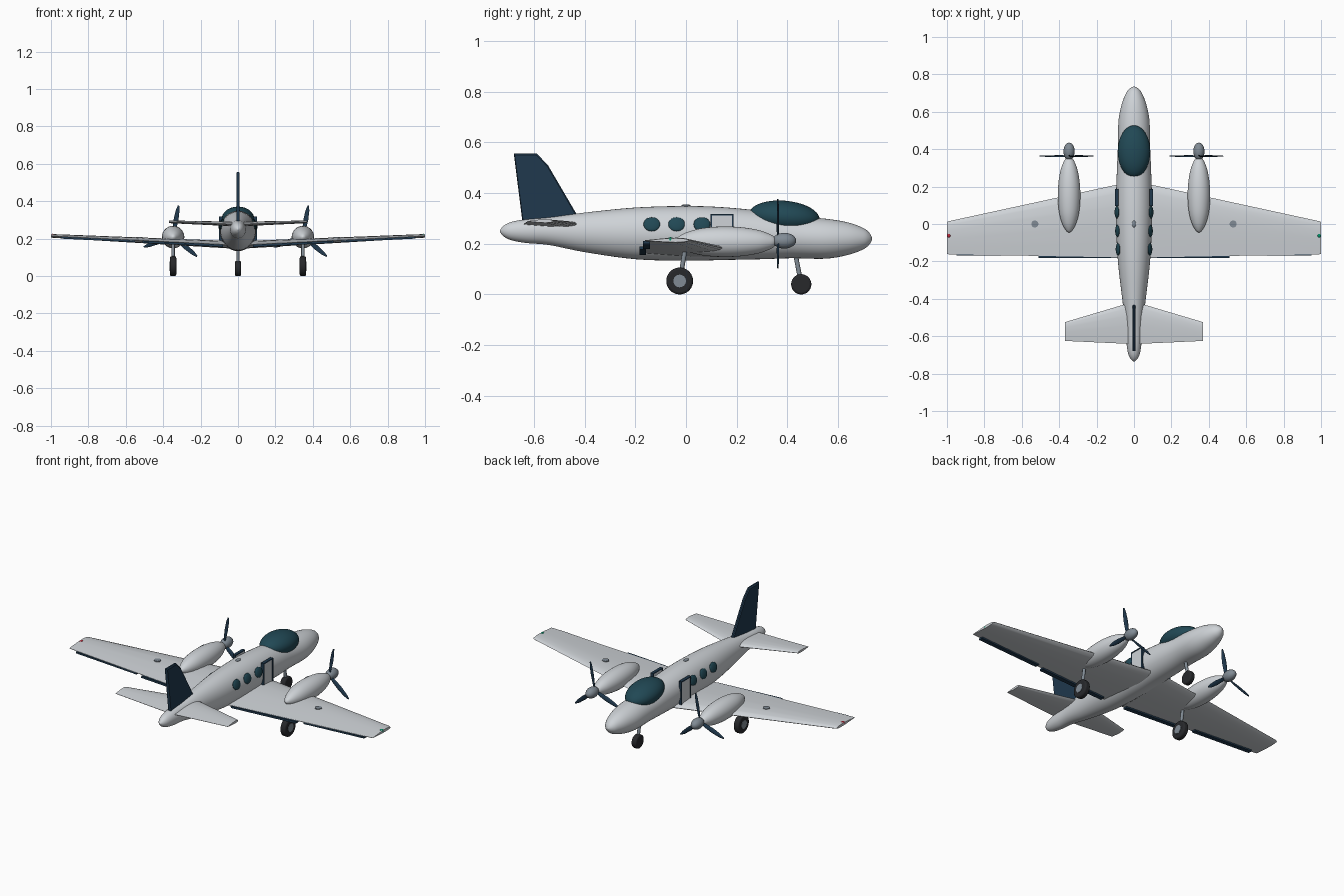
import bpy, bmesh
from math import sin, cos, pi, radians
from mathutils import Vector, Matrix

if "Cube" in bpy.data.objects:
    bpy.data.objects.remove(bpy.data.objects["Cube"])


def mat(name, c):
    m = bpy.data.materials.new(name)
    m.diffuse_color = (*c, 1)
    m.use_nodes = True
    m.node_tree.nodes["Principled BSDF"].inputs["Base Color"].default_value = m.diffuse_color
    return m


NAVY = mat("navy", (0.014, 0.04, 0.075))
GLASS = mat("glass", (0.015, 0.065, 0.09))
RUBBER = mat("rubber", (0.02, 0.021, 0.024))
METAL = mat("metal", (0.22, 0.26, 0.3))
WHITE = mat("body_paint", (0.62, 0.65, 0.68))
RED = mat("red", (0.5, 0.02, 0.04))
GREEN = mat("green", (0.0, 0.3, 0.15))


def finish(o, name, m, angle=35):
    o.name = name
    o.data.materials.append(m)
    bpy.ops.object.select_all(action='DESELECT')
    o.select_set(True)
    bpy.context.view_layer.objects.active = o
    bpy.ops.object.shade_smooth_by_angle(angle=radians(angle))
    return o


def loft(name, rings, m, angle=35):
    """Skin a list of equal-length point rings and cap both ends."""
    bm = bmesh.new()
    vs = [[bm.verts.new(p) for p in r] for r in rings]
    n = len(vs[0])
    for a, b in zip(vs, vs[1:]):
        for i in range(n):
            bm.faces.new((a[i], a[(i + 1) % n], b[(i + 1) % n], b[i]))
    bm.faces.new(vs[0])
    bm.faces.new(vs[-1])
    bmesh.ops.recalc_face_normals(bm, faces=bm.faces)
    me = bpy.data.meshes.new(name)
    bm.to_mesh(me)
    bm.free()
    o = bpy.data.objects.new(name, me)
    bpy.context.collection.objects.link(o)
    return finish(o, name, m, angle)


def ball(name, loc, size, m, rot=(0, 0, 0), seg=32):
    bpy.ops.mesh.primitive_uv_sphere_add(segments=seg, ring_count=seg // 2, location=loc, rotation=rot)
    o = bpy.context.object
    o.scale = size
    return finish(o, name, m, 60)


def box(name, loc, size, m, rot=(0, 0, 0)):
    bpy.ops.mesh.primitive_cube_add(size=1, location=loc, rotation=rot)
    o = bpy.context.object
    o.scale = size
    return finish(o, name, m)


def rod(name, a, b, r, m, seg=24, bevel=0):
    a, b = Vector(a), Vector(b)
    d = b - a
    bpy.ops.mesh.primitive_cylinder_add(vertices=seg, radius=r, depth=d.length, location=(a + b) / 2,
                                        rotation=d.to_track_quat('Z', 'Y').to_euler())
    o = bpy.context.object
    if bevel:
        mod = o.modifiers.new("round", 'BEVEL')
        mod.width, mod.segments = bevel, 3
    return finish(o, name, m)


def spline(keys, steps=5):
    """Catmull-Rom through rows of numbers."""
    k = [Vector(r) for r in keys]
    k = [k[0]] + k + [k[-1]]
    out = []
    for a, b, c, d in zip(k, k[1:], k[2:], k[3:]):
        for s in range(steps):
            t = s / steps
            out.append(0.5 * (2 * b + (c - a) * t + (2 * a - 5 * b + 4 * c - d) * t * t
                              + (3 * b - a - 3 * c + d) * t ** 3))
    return out + [k[-1]]


# Fuselage: y, centre z, half width, half height
keys = [(-.735, .25, .003, .003), (-.72, .25, .019, .021), (-.69, .25, .032, .036), (-.63, .25, .041, .047),
        (-.54, .25, .047, .055), (-.4, .245, .063, .078), (-.2, .241, .086, .102), (0, .241, .096, .108),
        (.15, .24, .096, .104), (.3, .234, .091, .095), (.42, .226, .086, .083), (.55, .22, .083, .079),
        (.64, .22, .066, .064), (.7, .22, .042, .042), (.725, .22, .022, .022), (.735, .22, .003, .003)]
loft("fuselage", [[(w * cos(i * pi / 20), y, z + h * sin(i * pi / 20)) for i in range(40)]
                  for y, z, w, h in [tuple(v) for v in map(lambda v: v, [Vector(k) for k in spline(keys)])]],
     WHITE, 50)


def foil(x, lead, trail, z, thick):
    """Aerofoil ring at span position x."""
    up = [(0, 0), (.03, .45), (.12, .8), (.3, 1), (.55, .8), (.8, .42), (1, .08)]
    ring = up + [(c, -t * .8) for c, t in reversed(up[1:])]
    return [(x, lead + (trail - lead) * c, z + t * thick) for c, t in ring]


# Wing and tailplane run tip to tip
loft("wing", [foil(-1, .01, -.16, .213, .009), foil(-.99, .015, -.162, .213, .011), foil(0, .23, -.18, .163, .023),
              foil(.99, .015, -.162, .213, .011), foil(1, .01, -.16, .213, .009)], WHITE)
loft("tailplane", [foil(-.37, -.525, -.625, .289, .008), foil(0, -.415, -.642, .276, .014),
                   foil(.37, -.525, -.625, .289, .008)], WHITE)

# Tail fin
fin = [(-.68, .557), (-.59, .557), (-.545, .51), (-.425, .305), (-.645, .28)]
loft("tail_fin", [[(x, -.6 + (y + .6) * s, .42 + (z - .42) * s) for y, z in fin]
                  for x, s in ((-.009, .95), (-.004, 1), (.004, 1), (.009, .95))], NAVY)

# Cockpit canopy
ball("canopy", (0, .388, .306), (.087, .14, .064), GLASS, (radians(-5), 0, 0), 40)
ball("roof_beacon", (0, 0, .35), (.012, .018, .006), METAL, seg=16)

# Blade outline: distance from hub, half width, twist
BLADE = [(.015, .008, 50), (.04, .013, 42), (.09, .015, 30), (.14, .011, 22), (.167, .004, 18)]


def blade(name, hub, angle, m):
    rings = []
    turn = Matrix.Rotation(-angle, 3, 'Y')
    for r, w, tw in BLADE:
        c, s = cos(radians(tw)), sin(radians(tw))
        ring = []
        for k in range(10):
            a, b = w * cos(k * pi / 5), .003 * sin(k * pi / 5)
            ring.append(hub + turn @ Vector((r, a * s * .5 + b * c, a * c - b * s)))
        rings.append(ring)
    loft(name, rings, m)


for s, side in ((-1, "left"), (1, "right")):
    X = s * .347
    # Engine nacelle, spinner, propeller
    prof = [(-.045, .003), (-.035, .016), (0, .036), (.06, .053), (.14, .06), (.22, .057), (.29, .045),
            (.335, .028), (.35, .018)]
    loft(side + "_nacelle", [[(X + r * cos(i * pi / 16), y, .208 + r * sin(i * pi / 16)) for i in range(32)]
                             for y, r in spline(prof, 4)], WHITE, 50)
    ball(side + "_spinner", (X, .388, .212), (.03, .047, .031), METAL, seg=24)
    for k in range(3):
        blade(f"{side}_propeller_blade_{k + 1}", Vector((X, .363, .212)), radians(80 + 120 * k), NAVY)

    # Main landing gear
    rod(side + "_main_strut", (X, -.025, .05), (X, -.003, .18), .009, METAL, 16)
    rod(side + "_main_tyre", (X - .017, -.025, .053), (X + .017, -.025, .053), .053, RUBBER, 36, .009)
    rod(side + "_main_wheel_hub", (X - .019, -.025, .053), (X + .019, -.025, .053), .025, METAL)

    # Flap, aileron, fuel cap, tip light
    tilt = (0, -s * .05, 0)
    box(side + "_flap", (s * .295, -.17, .172), (.43, .026, .012), NAVY, tilt)
    box(side + "_aileron", (s * .75, -.156, .195), (.4, .026, .01), NAVY, tilt)
    rod(side + "_fuel_cap", (s * .53, 0, .19), (s * .53, 0, .209), .019, METAL)
    ball(side + "_tip_light", (s * .99, -.062, .216), (.011, .013, .01), GREEN if s > 0 else RED, seg=16)

    # Cabin windows
    for k, y in enumerate((-.135, -.037, .063)):
        ball(f"{side}_window_{k + 1}", (s * (.085 + .003 * k), y, .277), (.01, .033, .029), GLASS,
             (0, -s * .3, 0), 24)

    # Cabin door with dark frame
    box(side + "_door", (s * .092, .142, .245), (.014, .08, .136), WHITE)
    box(side + "_door_frame_top", (s * .093, .142, .315), (.018, .09, .006), NAVY)
    for n, y in (("rear", .1), ("front", .184)):
        box(f"{side}_door_frame_{n}", (s * .093, y, .245), (.018, .006, .14), NAVY)

# Nose gear
rod("nose_strut", (0, .455, .04), (0, .432, .16), .009, METAL, 16)
rod("nose_tyre", (-.016, .455, .04), (.016, .455, .04), .04, RUBBER, 32, .008)
